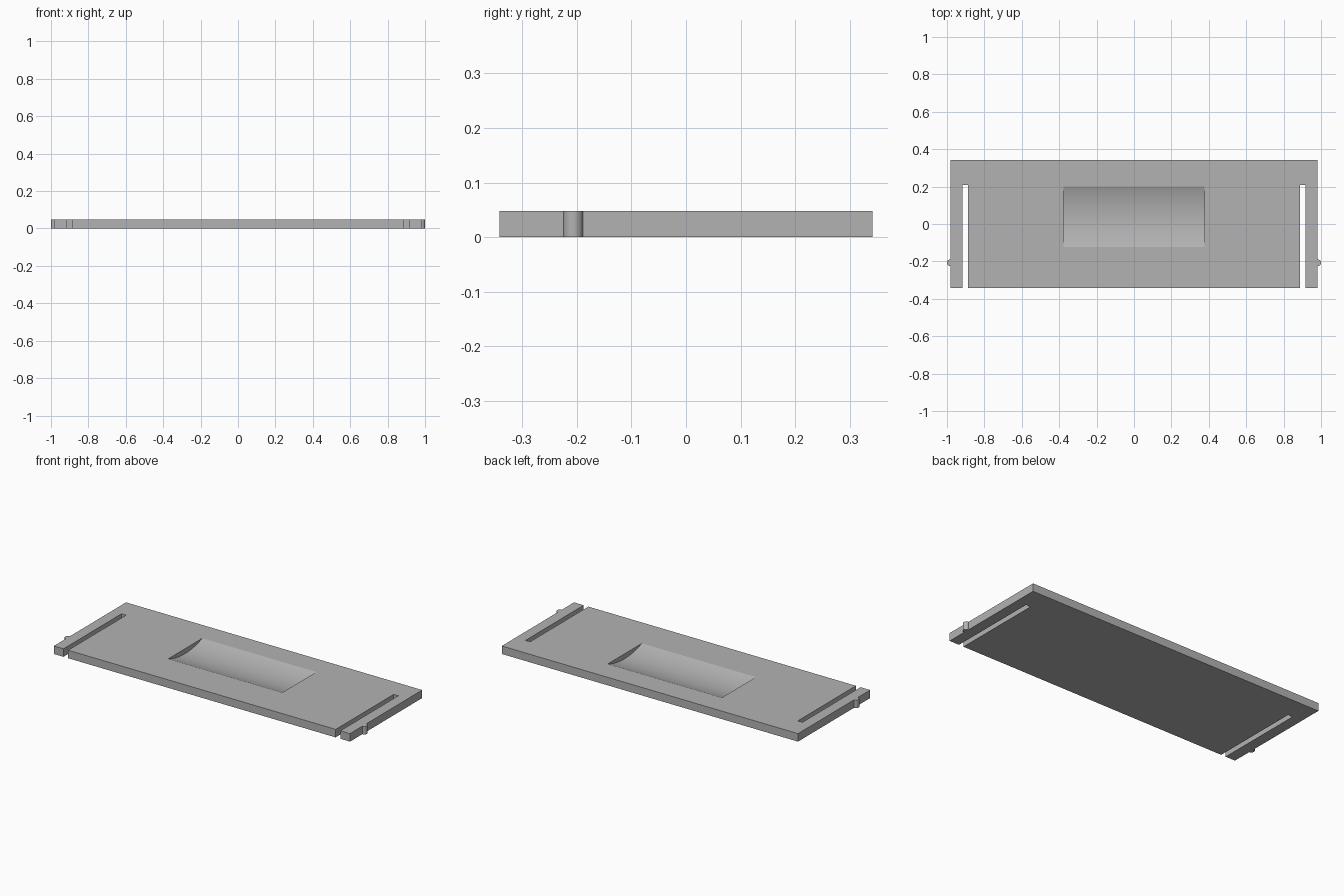
import bpy, bmesh, math

cube = bpy.data.objects.get("Cube")
if cube:
    bpy.data.objects.remove(cube, do_unlink=True)

HALF_X, HALF_Y, THICK = 0.982, 0.342, 0.048
SLOT_IN, SLOT_OUT, SLOT_END = 0.887, 0.918, 0.208
BUMP_Y, BUMP_R = -0.207, 0.018
DISH_X, DISH_Y, DISH_HALF, DISH_DEPTH = 0.378, 0.04, 0.162, 0.03

grey = bpy.data.materials.new("plain grey")
grey.use_nodes = True
colour = (0.45, 0.45, 0.45, 1)
grey.diffuse_color = colour
grey.node_tree.nodes["Principled BSDF"].inputs["Base Color"].default_value = colour


def prism(name, outline, direction):
    """Extrude a closed outline along a direction into a solid."""
    bm = bmesh.new()
    face = bm.faces.new([bm.verts.new(p) for p in outline])
    out = bmesh.ops.extrude_face_region(bm, geom=[face])
    verts = [v for v in out["geom"] if isinstance(v, bmesh.types.BMVert)]
    bmesh.ops.translate(bm, verts=verts, vec=direction)
    bmesh.ops.recalc_face_normals(bm, faces=bm.faces)
    mesh = bpy.data.meshes.new(name)
    bm.to_mesh(mesh)
    bm.free()
    mesh.materials.append(grey)
    obj = bpy.data.objects.new(name, mesh)
    bpy.context.collection.objects.link(obj)
    return obj


# Half outline: slot, spring arm and rounded latch bump, then mirrored
bump = [(HALF_X + BUMP_R * math.cos(a), BUMP_Y + BUMP_R * math.sin(a))
        for a in (math.pi * (i / 16 - 0.5) for i in range(17))]
half = [(SLOT_IN, -HALF_Y), (SLOT_IN, SLOT_END), (SLOT_OUT, SLOT_END),
        (SLOT_OUT, -HALF_Y), (HALF_X, -HALF_Y), *bump, (HALF_X, HALF_Y)]
outline = half + [(-x, y) for x, y in reversed(half)]
cover = prism("sliding_cover", [(x, y, 0) for x, y in outline], (0, 0, THICK))

# Shallow cylindrical finger dish cut into the top
radius = (DISH_HALF ** 2 + DISH_DEPTH ** 2) / (2 * DISH_DEPTH)
axis_z = THICK - DISH_DEPTH + radius
circle = [(-DISH_X, DISH_Y + radius * math.sin(a), axis_z - radius * math.cos(a))
          for a in (math.tau * i / 160 for i in range(160))]
cutter = prism("dish_cutter", circle, (2 * DISH_X, 0, 0))
cutter.hide_render = True

cut = cover.modifiers.new("finger dish", 'BOOLEAN')
cut.operation = 'DIFFERENCE'
cut.solver = 'EXACT'
cut.object = cutter
bpy.context.view_layer.objects.active = cover
cover.select_set(True)
bpy.ops.object.modifier_apply(modifier=cut.name)
bpy.data.objects.remove(cutter, do_unlink=True)

# Smooth the curved areas, keep the edges crisp
bpy.ops.object.shade_smooth_by_angle(angle=math.radians(15))
